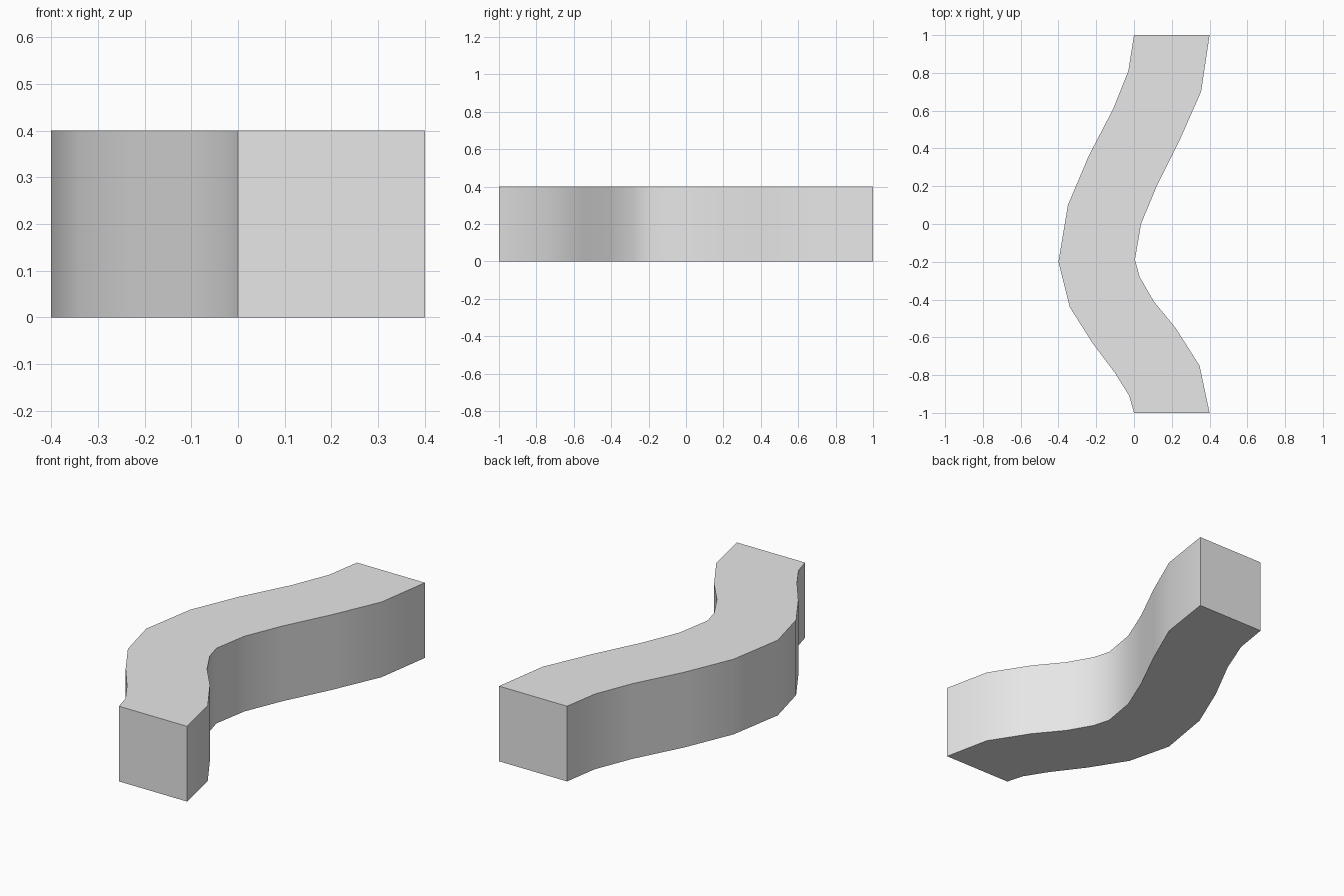
import bpy
import bmesh
import math

cube = bpy.data.objects.get("Cube")
if cube:
    bpy.data.objects.remove(cube, do_unlink=True)

HEIGHT = 0.4

# Plan outline of the winding block, both sides from back to front
right_side = [(0, 1), (-0.03, 0.81), (-0.11, 0.61), (-0.24, 0.36), (-0.35, 0.10),
              (-0.40, -0.20), (-0.34, -0.44), (-0.22, -0.63), (-0.10, -0.79),
              (-0.025, -0.91), (0, -1)]
left_side = [(0.40, 1), (0.355, 0.70), (0.24, 0.44), (0.12, 0.20), (0.037, 0),
             (0.005, -0.19), (0.03, -0.28), (0.105, -0.41), (0.22, -0.55),
             (0.347, -0.75), (0.40, -1)]

# Grey material
grey = bpy.data.materials.new("light_grey")
grey.use_nodes = True
colour = (0.8, 0.8, 0.8, 1)
grey.diffuse_color = colour
grey.node_tree.nodes["Principled BSDF"].inputs["Base Color"].default_value = colour

# Strip of quads across the path, extruded to full height
bm = bmesh.new()
pairs = [[bm.verts.new((x, y, 0)) for x, y in pair]
         for pair in zip(right_side, left_side)]
for (a, b), (c, d) in zip(pairs, pairs[1:]):
    bm.faces.new((a, b, d, c))
result = bmesh.ops.extrude_face_region(bm, geom=bm.faces[:], use_keep_orig=True)
top = [v for v in result["geom"] if isinstance(v, bmesh.types.BMVert)]
bmesh.ops.translate(bm, verts=top, vec=(0, 0, HEIGHT))
bmesh.ops.recalc_face_normals(bm, faces=bm.faces[:])

mesh = bpy.data.meshes.new("winding_block")
bm.to_mesh(mesh)
bm.free()
mesh.materials.append(grey)
block = bpy.data.objects.new("winding_block", mesh)
bpy.context.collection.objects.link(block)

# Smooth walls, sharp rims and ends
bpy.ops.object.select_all(action="DESELECT")
block.select_set(True)
bpy.context.view_layer.objects.active = block
bpy.ops.object.shade_smooth_by_angle(angle=math.radians(40))
